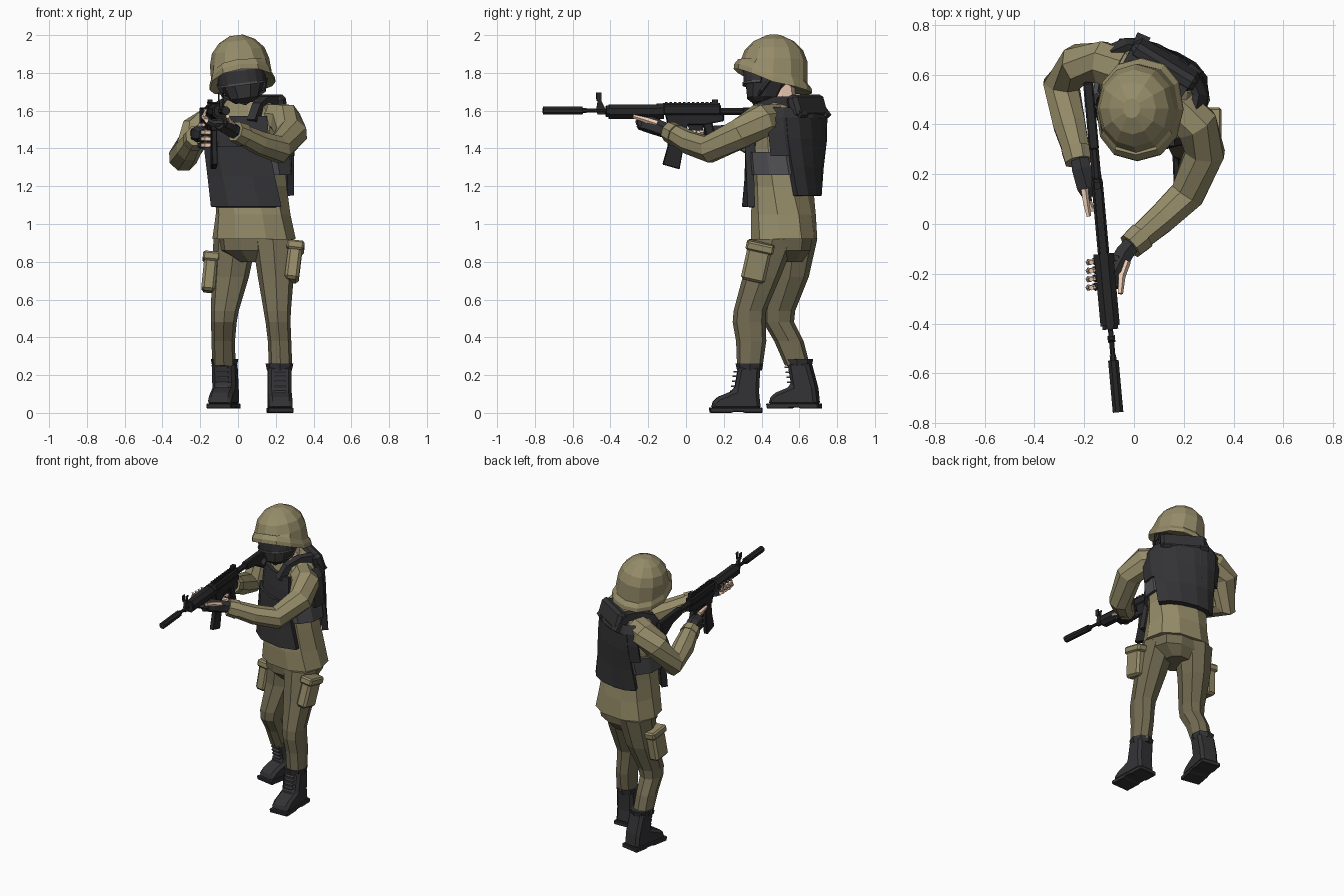
import bpy, bmesh
from math import sin, cos, pi, radians, copysign
from mathutils import Matrix, Vector

if "Cube" in bpy.data.objects:
    bpy.data.objects.remove(bpy.data.objects["Cube"])


def material(name, rgb):
    m = bpy.data.materials.new(name)
    m.diffuse_color = (*rgb, 1)
    m.use_nodes = True
    m.node_tree.nodes["Principled BSDF"].inputs["Base Color"].default_value = m.diffuse_color
    return m


SHIRT = material("olive_cloth", (0.30, 0.26, 0.14))
PANTS = material("dark_olive_cloth", (0.17, 0.148, 0.085))
BLACK = material("black_gear", (0.033, 0.033, 0.036))
GREY = material("grey_gear", (0.08, 0.08, 0.085))
SKIN = material("skin", (0.85, 0.60, 0.45))
GUN = material("gun_metal", (0.02, 0.02, 0.022))
I = Matrix.Identity(4)


def T(x, y, z):
    return Matrix.Translation((x, y, z))


def R(a, axis):
    return Matrix.Rotation(a, 4, axis)


def finish(name, bm, mat, M=I):
    bmesh.ops.recalc_face_normals(bm, faces=bm.faces)
    me = bpy.data.meshes.new(name)
    bm.to_mesh(me)
    bm.free()
    me.transform(M)
    me.materials.append(mat)
    ob = bpy.data.objects.new(name, me)
    bpy.context.collection.objects.link(ob)
    return ob


def loft(name, rings, mat, M=I, closed=True, cap=True):
    bm = bmesh.new()
    vs = [[bm.verts.new(p) for p in r] for r in rings]
    n = len(rings[0])
    for a, b in zip(vs, vs[1:]):
        for i in range(n if closed else n - 1):
            j = (i + 1) % n
            bm.faces.new((a[i], a[j], b[j], b[i]))
    if cap and closed:
        bm.faces.new(vs[0])
        bm.faces.new(vs[-1])
    return finish(name, bm, mat, M)


def spow(v, e):
    return copysign(abs(v) ** e, v)


def ellipse(z, cx, cy, rx, ry, yaw=0, a0=0, a1=360, n=10, grow=0, e=0.85):
    full = a1 - a0 >= 360
    out = []
    for i in range(n):
        a = radians(a0 + (a1 - a0) * i / (n if full else n - 1))
        x, y = (rx + grow) * spow(cos(a), e), (ry + grow) * spow(sin(a), e)
        out.append((cx + x * cos(yaw) - y * sin(yaw), cy + x * sin(yaw) + y * cos(yaw), z))
    return out


def stack(name, rows, mat, n=10, M=I):
    return loft(name, [ellipse(*r, n=n) for r in rows], mat, M)


def tube(name, path, mat, n=7, M=I):
    """Path of (x, y, z, radius), rings set across the path."""
    P = [Vector(p[:3]) for p in path]
    rings = []
    for i, p in enumerate(P):
        d = P[min(i + 1, len(P) - 1)] - P[max(i - 1, 0)]
        q = d.to_track_quat('Y' if abs(d.normalized().z) < 0.95 else 'X', 'Z').to_matrix()
        k = (0, 2) if abs(d.normalized().z) < 0.95 else (1, 2)
        u, v, r = q.col[k[0]], q.col[k[1]], path[i][3]
        rings.append([p + r * (u * cos(2 * pi * (j + .5) / n) + v * sin(2 * pi * (j + .5) / n)) for j in range(n)])
    return loft(name, rings, mat, M)


def box(name, c, s, mat, rot=I, bevel=0.0, M=I):
    bm = bmesh.new()
    bmesh.ops.create_cube(bm, size=1, matrix=T(*c) @ rot @ Matrix.Diagonal((*s, 1)))
    if bevel:
        bmesh.ops.bevel(bm, geom=bm.edges[:], offset=bevel, segments=1, affect='EDGES')
    return finish(name, bm, mat, M)


def extrude(name, prof, width, mat, M=I, bevel=0.0):
    """Side profile of (y, z) given a width along x."""
    loft_ob = loft(name, [[(s * width / 2, y, z) for y, z in prof] for s in (-1, 1)], mat, M)
    if bevel:
        b = loft_ob.modifiers.new("bevel", 'BEVEL')
        b.width, b.segments = bevel, 1
    return loft_ob


# Torso, twisted toward the right side: z, cx, cy, rx, ry, yaw
BODY = [(0.92, .085, .52, .222, .175, -.10), (1.05, .08, .515, .20, .17, -.15),
        (1.2, .07, .515, .195, .15, -.28), (1.4, .06, .53, .205, .15, -.48),
        (1.55, .06, .54, .215, .14, -.55), (1.62, .055, .54, .17, .115, -.55),
        (1.66, .05, .53, .10, .09, -.55)]
stack("shirt", BODY, SHIRT)


def body_at(z):
    for a, b in zip(BODY, BODY[1:]):
        if z <= b[0]:
            t = (z - a[0]) / (b[0] - a[0])
            return [z] + [p + (q - p) * t for p, q in zip(a[1:], b[1:])]
    return [z] + list(BODY[-1][1:])


def shell(name, zs, a0, a1, grow, mat, n=7, thick=.03):
    full = a1 - a0 >= 360
    ob = loft(name, [ellipse(*body_at(z), a0=a0, a1=a1, n=n, grow=grow) for z in zs], mat, closed=full, cap=False)
    s = ob.modifiers.new("thickness", 'SOLIDIFY')
    s.thickness, s.offset = thick, 0


# Vest
shell("vest_chest_panel", (1.36, 1.48, 1.57), -132, -40, .015, BLACK, 5)
shell("vest_belly_pouch", (1.09, 1.25, 1.41), -142, -42, .03, BLACK, 4, .04)
shell("vest_back_panel", (1.15, 1.3, 1.45, 1.56), 35, 145, .022, BLACK, 6, .04)
shell("vest_upper_back", (1.36, 1.48, 1.56, 1.61), 5, 165, .025, BLACK, 7, .03)
shell("vest_side_band", (1.26, 1.38), 0, 360, .017, GREY, 12, .02)
TM = T(.05, .54, 0) @ R(-.55, 'Z')
for s, side in ((-1, "right"), (1, "left")):
    tube(side + "_vest_strap", [(s * .12, -.14, 1.54, .035), (s * .12, -.09, 1.62, .035), (s * .11, 0, 1.65, .035),
                                (s * .11, .09, 1.65, .04), (s * .12, .16, 1.56, .04)], BLACK, 4, TM)
box("vest_collar", (.01, .125, 1.62), (.30, .07, .13), BLACK, R(.3, 'X'), .02, TM)

# Neck, head and mask
stack("neck", [(1.58, .05, .52, .08, .08), (1.68, .04, .51, .065, .07), (1.78, .03, .49, .07, .08)], SKIN, 8)
HM = T(.012, .46, 1.83) @ R(-.13, 'Y')
stack("face_mask", [(-.19, 0, -.06, .05, .05), (-.165, 0, -.045, .085, .095), (-.09, 0, -.025, .118, .123),
                    (0, 0, -.015, .125, .13), (.06, 0, 0, .12, .125)], BLACK, 10, HM)
for z, g, h, m in ((-.05, .008, .035, BLACK), (-.09, .014, .006, GREY), (-.012, .014, .006, GREY)):
    rings = [ellipse(z + k * h, 0, -.02, .122, .13, a0=-165, a1=-15, n=8, grow=g) for k in (-1, 1)]
    ob = loft("goggle_lens" if h > .01 else "goggle_frame", rings, m, HM, closed=False)
    ob.modifiers.new("thickness", 'SOLIDIFY').thickness = .014


# Helmet with a rim that rises over the face
def rim(rx, ry, dz):
    return [(x, y, dz - .085 + .09 * max(0, -y / ry) - .04 * max(0, y / ry))
            for x, y, _ in ellipse(0, 0, 0, rx, ry, n=12, e=.9)]


dome = [ellipse(z, 0, .005, rx, ry, n=12, e=1) for z, rx, ry in
        ((.03, .158, .178), (.09, .14, .155), (.14, .095, .105), (.17, .035, .04))]
loft("helmet", [rim(.14, .17, 0), rim(.176, .208, -.015), rim(.174, .205, .012), rim(.162, .182, .04)] + dome, SHIRT, HM)
for s in (-1, 1):
    tube("chin_strap", [(s * .13, 0, -.06, .01), (s * .11, -.06, -.14, .01), (0, -.10, -.195, .01)], BLACK, 4, HM)

# Legs
stack("trouser_hips", [(.80, .09, .52, .09, .10), (.86, .085, .515, .185, .15), (.97, .085, .52, .20, .16)], PANTS)
stack("left_trouser_leg", [(.25, .225, .338, .062, .068), (.38, .22, .345, .062, .08), (.48, .212, .335, .066, .088),
                           (.54, .208, .338, .072, .086), (.72, .20, .40, .095, .10), (.92, .185, .46, .11, .12)], PANTS, 8)
stack("right_trouser_leg", [(.25, -.075, .59, .062, .066), (.38, -.078, .545, .062, .078), (.48, -.075, .49, .068, .082),
                            (.54, -.07, .492, .074, .086), (.72, -.04, .55, .098, .10), (.92, -.015, .575, .115, .12)], PANTS, 8)

# Thigh pockets
for side, M in (("left", T(.295, .375, .80) @ R(-.22, 'X') @ R(.12, 'Y')),
                ("right", T(-.148, .54, .745) @ R(-.12, 'X') @ R(.1, 'Y'))):
    box(side + "_thigh_pocket", (0, 0, -.01), (.075, .13, .19), SHIRT, bevel=.015, M=M)
    box(side + "_pocket_flap", (0, 0, .08), (.092, .15, .05), SHIRT, bevel=.01, M=M)

# Boots
for side, M, lean in (("left", T(.222, .27, 0) @ R(.04, 'Z'), 0), ("right", T(-.075, .58, .022) @ R(-.18, 'Z'), -.045)):
    extrude(side + "_boot", [(.125, .015), (-.13, .015), (-.14, .05), (-.10, .085), (-.015, .12), (.008 + lean, .25),
                             (.122 + lean, .25), (.115, .11)], .125, BLACK, M, .022)
    extrude(side + "_boot_sole", [(.132, 0), (.04, 0), (.03, .006), (-.02, .006), (-.03, 0), (-.142, 0), (-.148, .028), (.132, .028)],
            .134, BLACK, M, .004)
    stack(side + "_boot_cuff", [(.225, 0, .066 + lean, .066, .066), (.262, 0, .066 + lean, .074, .074)], BLACK, 8, M)
    for k in range(5):
        box(side + "_boot_lace", (0, -.025 + (.022 + lean) * k / 5, .115 + .026 * k), (.06, .02, .008), GREY, M=M)

# Sleeves
tube("right_sleeve", [(-.06, .62, 1.56, .09), (-.13, .65, 1.55, .09), (-.22, .64, 1.49, .088), (-.292, .56, 1.35, .078),
                      (-.26, .40, 1.40, .07), (-.225, .27, 1.46, .055)], SHIRT, 8)
tube("left_sleeve", [(.17, .47, 1.55, .09), (.25, .40, 1.55, .092), (.285, .29, 1.48, .085), (.215, .12, 1.395, .075),
                     (.11, .02, 1.43, .064), (.0, -.075, 1.485, .053)], SHIRT, 8)
tube("right_cuff", [(-.232, .30, 1.445, .064), (-.222, .25, 1.465, .058)], SHIRT, 8)
tube("left_cuff", [(.03, -.05, 1.47, .062), (-.015, -.09, 1.49, .056)], SHIRT, 8)

# Hands: gloves with bare fingertips
tube("left_glove", [(.0, -.07, 1.485, .038), (-.04, -.12, 1.50, .042), (-.075, -.19, 1.525, .045), (-.10, -.25, 1.53, .03)], BLACK, 6)
tube("right_glove", [(-.222, .28, 1.46, .036), (-.21, .22, 1.48, .045), (-.19, .15, 1.475, .046), (-.18, .11, 1.47, .03)], BLACK, 6)
for i in range(4):
    y = -.14 - .034 * i
    tube("left_finger_glove", [(-.06, y, 1.535, .018), (-.13, y - .005, 1.53, .018), (-.16, y - .01, 1.545, .017)], BLACK, 5)
    tube("left_fingertip", [(-.155, y - .01, 1.54, .015), (-.182, y - .014, 1.57, .014), (-.172, y - .014, 1.61, .011)], SKIN, 5)
tube("left_thumb", [(-.03, -.15, 1.53, .018), (-.05, -.21, 1.55, .016), (-.055, -.28, 1.57, .011)], SKIN, 5)
for i in range(3):
    z = 1.485 - .034 * i
    tube("right_finger_glove", [(-.20, .16, z, .018), (-.185, .09, z, .017)], BLACK, 5)
    tube("right_fingertip", [(-.187, .10, z, .015), (-.17, .06, z, .015), (-.12, .065, z, .012)], SKIN, 5)
tube("right_trigger_finger", [(-.20, .14, 1.52, .016), (-.192, .08, 1.525, .014), (-.182, .03, 1.525, .01)], SKIN, 5)

# Rifle, built along y and yawed slightly
GM = T(-.133, 0, 1.6) @ R(.091, 'Z')


def rod(name, y0, y1, r, z=0, n=8):
    tube(name, [(0, y0, z, r), (0, y1, z, r)], GUN, n, GM)


rod("suppressor", -.76, -.55, .023)
rod("suppressor_collar", -.555, -.53, .014)
rod("barrel", -.56, -.38, .011)
rod("handguard", -.41, -.145, .042, -.005)
rod("handguard_front_ring", -.425, -.40, .034, -.003)
rod("handguard_rear_ring", -.155, -.12, .045, -.003)
extrude("front_sight", [(-.47, -.02), (-.43, -.02), (-.43, .012), (-.455, .06), (-.468, .06), (-.476, .012)], .016, GUN, GM)
for s in (-1, 1):
    extrude("front_sight_ear", [(-.475, .05), (-.452, .05), (-.45, .095), (-.478, .095)], .006, GUN, GM @ T(s * .012, 0, 0))
box("upper_receiver", (0, .03, .005), (.046, .31, .055), GUN, bevel=.008, M=GM)
box("top_rail", (0, .03, .034), (.026, .30, .012), GUN, M=GM)
for i in range(12):
    box("rail_tooth", (0, -.105 + .024 * i, .042), (.03, .012, .007), GUN, M=GM)
extrude("lower_receiver", [(-.11, -.02), (.20, -.02), (.20, -.055), (.10, -.075), (.01, -.075), (0, -.105), (-.09, -.105)],
        .04, GUN, GM, .004)
extrude("magazine", [(-.085, -.09), (-.008, -.09), (-.015, -.20), (-.035, -.31), (-.125, -.285), (-.098, -.19)], .03, GUN, GM, .004)
extrude("pistol_grip", [(.085, -.06), (.135, -.06), (.175, -.18), (.125, -.195)], .035, GUN, GM, .006)
extrude("trigger_guard", [(.005, -.07), (.09, -.07), (.09, -.105), (.02, -.105)], .01, GUN, GM)
rod("buffer_tube", .18, .42, .02, -.005)
extrude("stock", [(.30, .018), (.57, .018), (.575, -.115), (.54, -.115), (.42, -.05), (.30, -.03)], .04, GUN, GM, .006)
box("rear_sight", (0, .155, .05), (.024, .03, .02), GUN, M=GM)
